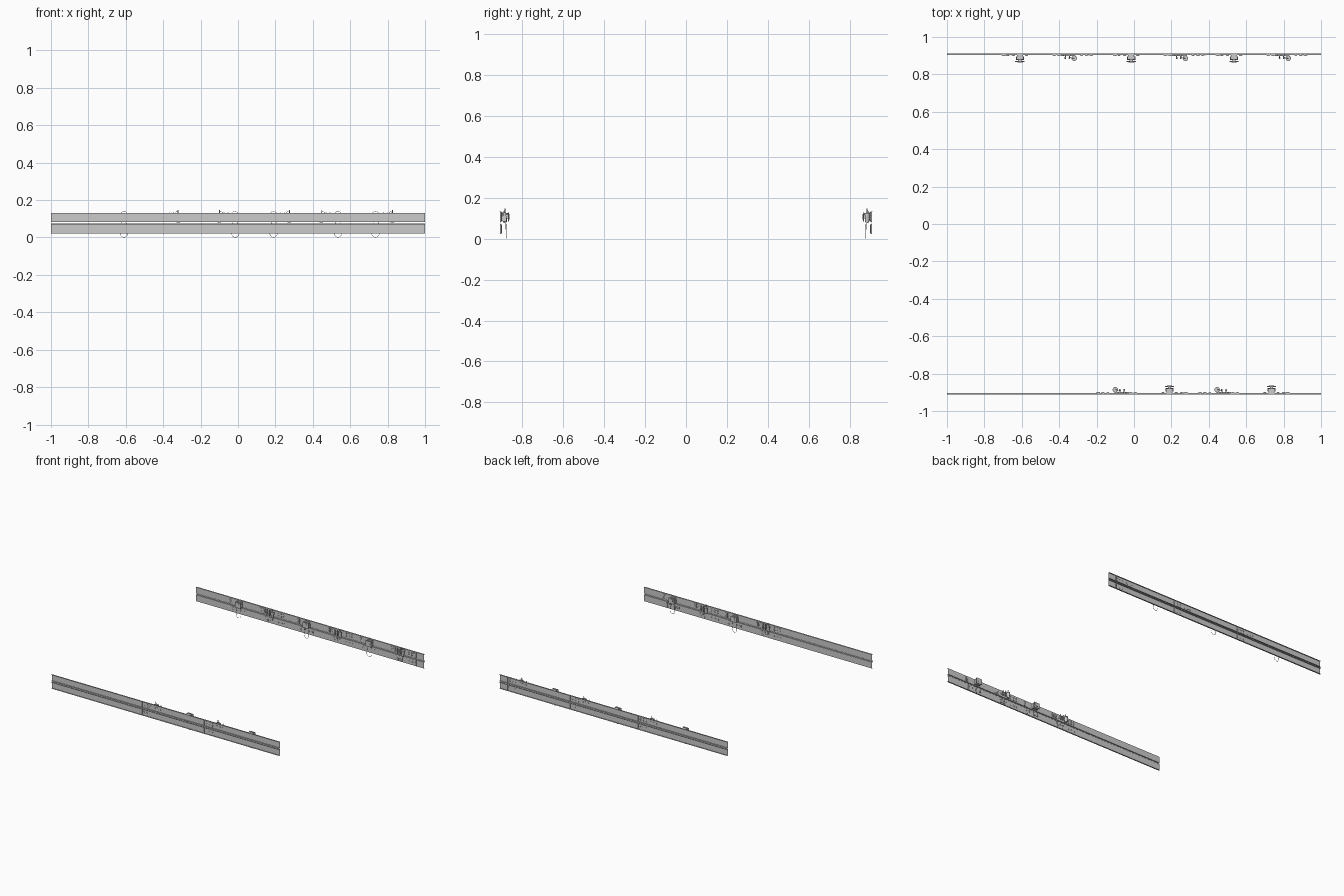
import bpy, bmesh, math
from mathutils import Matrix, Vector

if "Cube" in bpy.data.objects:
    bpy.data.objects.remove(bpy.data.objects["Cube"])

# Local frame: x along the wall, -y out of the wall into the room, z up; wall face at y = 0
WALLS = {"back": (Matrix.Translation((0, 0.9025, 0)), [-0.61, -0.015, 0.535]),
         "front": (Matrix.Translation((0, -0.9025, 0)) @ Matrix.Rotation(math.pi, 4, 'Z'), [-0.19, -0.735])}


def box(bm, x0, x1, y0, y1, z0, z1):
    m = Matrix.Translation(((x0 + x1) / 2, (y0 + y1) / 2, (z0 + z1) / 2)) @ \
        Matrix.Diagonal((x1 - x0, y1 - y0, z1 - z0, 1))
    bmesh.ops.create_cube(bm, size=1, matrix=m)


def cyl(bm, x, y, z, r, length, axis='Z', r2=None, seg=16):
    m = Matrix.Translation((x, y, z))
    if axis == 'Y':
        m = m @ Matrix.Rotation(math.pi / 2, 4, 'X')
    bmesh.ops.create_cone(bm, cap_ends=True, segments=seg, radius1=r,
                          radius2=r if r2 is None else r2, depth=length, matrix=m)


def tube(bm, pts, r, seg=6):
    pts = [Vector(p) for p in pts]
    rings = []
    for i, p in enumerate(pts):
        t = (pts[min(i + 1, len(pts) - 1)] - pts[max(i - 1, 0)]).normalized()
        n = Vector((0, 1, 0))
        n = (n - t * n.dot(t)).normalized()
        b = t.cross(n)
        rings.append([bm.verts.new(p + r * (n * math.cos(a) + b * math.sin(a)))
                      for a in (2 * math.pi * k / seg for k in range(seg))])
    for a, b in zip(rings, rings[1:]):
        for k in range(seg):
            bm.faces.new((a[k], a[(k + 1) % seg], b[(k + 1) % seg], b[k]))
    bm.faces.new(rings[0][::-1])
    bm.faces.new(rings[-1])


def mesh(name, builder):
    bm = bmesh.new()
    builder(bm)
    bmesh.ops.recalc_face_normals(bm, faces=bm.faces)
    me = bpy.data.meshes.new(name)
    bm.to_mesh(me)
    bm.free()
    for p in me.polygons:
        p.use_smooth = True
    me.set_sharp_from_angle(angle=math.radians(35))
    return me


# Rear-open channels, upper and lower, with a recessed strip between
def channels(bm):
    t = 0.001
    for z0, z1 in ((0.022, 0.072), (0.082, 0.132)):
        box(bm, -1, 1, 0, t, z0, z1)
        box(bm, -1, 1, t, 0.01, z0, z0 + t)
        box(bm, -1, 1, t, 0.01, z1 - t, z1)


def strip(bm):
    box(bm, -1, 1, 0.003, 0.0045, 0.0755, 0.0785)


# Tall switch plate with a column of rockers
def switch_plate(bm):
    box(bm, -0.098, -0.075, -0.002, 0.001, 0.086, 0.126)
    for i in range(4):
        box(bm, -0.095, -0.078, -0.004, -0.002, 0.089 + i * 0.009, 0.095 + i * 0.009)


# Basket and gauge unit fixed on the upper channel
def pressure_unit(bm):
    box(bm, -0.016, 0.016, -0.006, 0, 0.09, 0.13)
    box(bm, -0.022, 0.022, -0.024, -0.006, 0.084, 0.112)
    box(bm, -0.019, 0.019, -0.022, -0.008, 0.112, 0.128)
    box(bm, -0.025, 0.025, -0.036, -0.032, 0.084, 0.128)
    box(bm, -0.009, 0.009, -0.032, -0.022, 0.098, 0.118)
    cyl(bm, 0, -0.037, 0.108, 0.014, 0.003, 'Y', seg=24)
    tube(bm, [(0.016 * math.cos(a), -0.015, 0.126 + 0.014 * math.sin(a))
              for a in (math.pi * k / 10 for k in range(11))], 0.001)


# Hose hanging in a long loop under the gauge
def hose_loop(bm):
    pts = [(-0.014, -0.022, 0.088)]
    for k in range(21):
        a = math.pi * (1 + k / 20)
        pts.append((0.021 * math.cos(a), -0.024, 0.026 + 0.0249 * math.sin(a)))
    pts += [(0.018, -0.021, 0.06), (0.008, -0.015, 0.088)]
    tube(bm, pts, 0.0011)


# Power and data outlets
def sockets(bm):
    cells = [(-0.065, 0.028), (-0.065, 0.05), (-0.035, 0.05), (0.005, 0.04), (0.035, 0.04),
             (0.225, 0.05), (0.25, 0.05), (0.275, 0.05), (0.235, 0.029), (0.265, 0.029)]
    for x, z in cells:
        box(bm, x - 0.009, x + 0.009, -0.002, 0.001, z, z + 0.016)
        cyl(bm, x, -0.0025, z + 0.008, 0.0055, 0.002, 'Y')
        for s in (-1, 1):
            box(bm, x + s * 0.0025 - 0.0007, x + s * 0.0025 + 0.0007, -0.004, -0.003, z + 0.006, z + 0.010)
    for x in (0.183, 0.208):
        box(bm, x - 0.01, x + 0.01, -0.0025, 0.001, 0.09, 0.124)
        for k in range(3):
            box(bm, x - 0.007, x + 0.007, -0.004, -0.0025, 0.093 + k * 0.01, 0.100 + k * 0.01)


# Round gas outlets, passing through the channel face
def gas_outlets(bm):
    for x in (0.24, 0.265, 0.29, 0.33, 0.355, 0.38):
        for z in ((0.107,) if x < 0.3 else (0.097, 0.118)):
            cyl(bm, x, 0.0005, z, 0.0075, 0.005, 'Y', seg=20)
            cyl(bm, x, -0.003, z, 0.0045, 0.003, 'Y')
    for x in (0.33, 0.36, 0.385):
        cyl(bm, x, 0, 0.047, 0.007, 0.005, 'Y', seg=20)


# Flow meters with knob, clear column and nipple
def flow_meters(bm):
    for x in (0.243, 0.265):
        cyl(bm, x, -0.008, 0.107, 0.003, 0.014, 'Y')
        cyl(bm, x, -0.014, 0.114, 0.0035, 0.026)
        cyl(bm, x, -0.014, 0.13, 0.002, 0.006)
        cyl(bm, x, -0.019, 0.107, 0.004, 0.005, 'Y')
        cyl(bm, x, -0.014, 0.094, 0.003, 0.014, r2=0.0045)


# Suction jar with lid, spout and bracket
def suction_jar(bm):
    x, y = 0.29, -0.0165
    box(bm, x - 0.004, x + 0.004, -0.012, 0, 0.103, 0.111)
    cyl(bm, x, y, 0.1, 0.0095, 0.04, r2=0.0125, seg=24)
    cyl(bm, x, y, 0.1225, 0.0145, 0.005, seg=24)
    cyl(bm, x, y, 0.136, 0.0025, 0.022)
    tube(bm, [(x, y, 0.133), (x - 0.008, y, 0.14), (x - 0.016, -0.012, 0.134), (x - 0.022, -0.01, 0.118)], 0.001)


# Vertical joints between channel sections
def section_joint(bm):
    for z in (0.022, 0.082):
        box(bm, 0.395, 0.3965, -0.0003, 0.008, z, z + 0.05)


rail_parts = {"channel": channels, "centre_strip": strip}
bay_parts = {"switch_plate": switch_plate, "pressure_unit": pressure_unit, "hose_loop": hose_loop,
             "sockets": sockets, "gas_outlets": gas_outlets, "flow_meters": flow_meters,
             "suction_jar": suction_jar, "section_joint": section_joint}


def place(name, me, matrix):
    ob = bpy.data.objects.new(name, me)
    ob.matrix_world = matrix
    bpy.context.collection.objects.link(ob)


rail_meshes = {n: mesh(n, f) for n, f in rail_parts.items()}
bay_meshes = {n: mesh(n, f) for n, f in bay_parts.items()}
for wall, (m, bays) in WALLS.items():
    for n, me in rail_meshes.items():
        place(f"{wall}_{n}", me, m)
    for i, x in enumerate(bays):
        for n, me in bay_meshes.items():
            place(f"{wall}_{n}_{i + 1}", me, m @ Matrix.Translation((x, 0, 0)))
